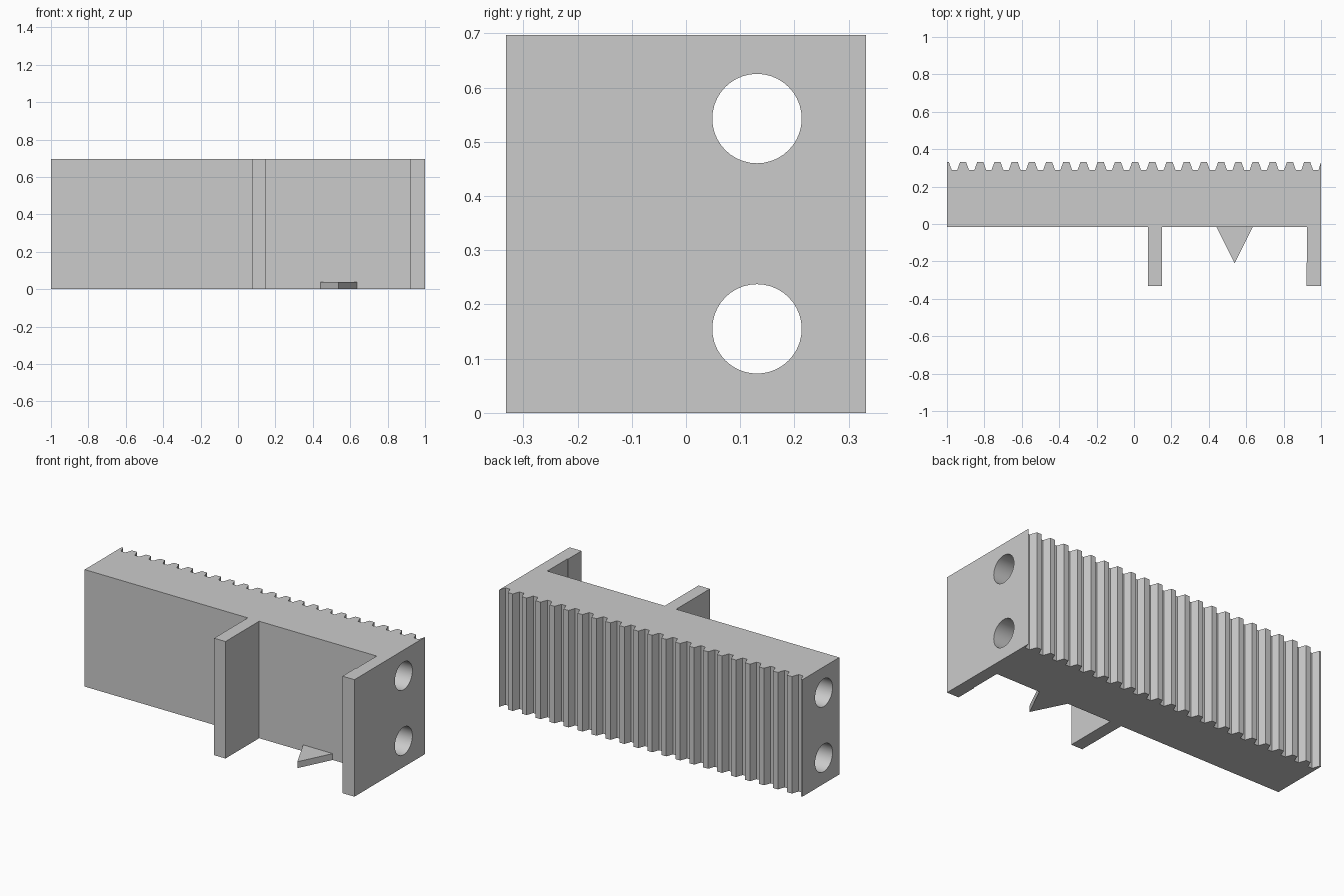
import bpy
import bmesh
from math import radians

if "Cube" in bpy.data.objects:
    bpy.data.objects.remove(bpy.data.objects["Cube"], do_unlink=True)

HEIGHT = 0.697
FRONT, ROOT, TIP = -0.015, 0.29, 0.332
PITCH, FIRST = 0.092, -1.006
TIP_HALF, ROOT_HALF = 0.016, 0.031

grey = bpy.data.materials.new("plain grey")
grey.use_nodes = True
grey.diffuse_color = (0.6, 0.6, 0.6, 1)
grey.node_tree.nodes["Principled BSDF"].inputs["Base Color"].default_value = (0.6, 0.6, 0.6, 1)


def prism(name, outline, height):
    """Extrude an xy outline upward from the ground."""
    bm = bmesh.new()
    face = bm.faces.new([bm.verts.new((x, y, 0)) for x, y in outline])
    grown = bmesh.ops.extrude_face_region(bm, geom=[face])
    top = [g for g in grown["geom"] if isinstance(g, bmesh.types.BMVert)]
    bmesh.ops.translate(bm, verts=top, vec=(0, 0, height))
    bmesh.ops.recalc_face_normals(bm, faces=bm.faces)
    mesh = bpy.data.meshes.new(name)
    bm.to_mesh(mesh)
    bm.free()
    mesh.materials.append(grey)
    obj = bpy.data.objects.new(name, mesh)
    bpy.context.collection.objects.link(obj)
    return obj


# Toothed edge, left to right; the end teeth are clipped by the block ends
teeth = [(-1, TIP), (FIRST + TIP_HALF, TIP), (FIRST + ROOT_HALF, ROOT)]
for i in range(1, 22):
    x = FIRST + i * PITCH
    teeth += [(x - ROOT_HALF, ROOT), (x - TIP_HALF, TIP),
              (x + TIP_HALF, TIP), (x + ROOT_HALF, ROOT)]
teeth += [(FIRST + 22 * PITCH - ROOT_HALF, ROOT), (1, TIP)]
# Front edge, right to left: stepped end flange, then the middle rib
front = [(1, -0.332), (0.921, -0.332), (0.921, -0.205), (0.925, -0.205), (0.925, FRONT),
         (0.15, FRONT), (0.15, -0.332), (0.075, -0.332), (0.075, FRONT), (-1, FRONT)]
# The last tooth lies partly past the end, so keep the outline inside the block
outline = [(min(x, 1), y) for x, y in teeth + front]
body = prism("toothed_rack_body", outline, HEIGHT)

# Two round holes bored along the whole length
for label, z in (("lower", 0.155), ("upper", 0.543)):
    bpy.ops.mesh.primitive_cylinder_add(vertices=40, radius=0.0825, depth=2.4,
                                        location=(0, 0.131, z), rotation=(0, radians(90), 0))
    cutter = bpy.context.object
    cutter.name = label + "_hole_cutter"
    cutter.data.materials.append(grey)
    bore = body.modifiers.new(label + "_bore", "BOOLEAN")
    bore.operation = "DIFFERENCE"
    bore.solver = "EXACT"
    bore.object = cutter
    bpy.context.view_layer.objects.active = body
    bpy.ops.object.modifier_apply(modifier=bore.name)
    bpy.data.objects.remove(cutter, do_unlink=True)

# Small flat pointer at the foot of the front
prism("pointer_wedge", [(0.44, FRONT), (0.538, -0.21), (0.635, FRONT)], 0.038)

# Smooth bores, crisp edges elsewhere
bpy.ops.object.select_all(action="DESELECT")
body.select_set(True)
bpy.context.view_layer.objects.active = body
bpy.ops.object.shade_smooth_by_angle(angle=radians(20))
